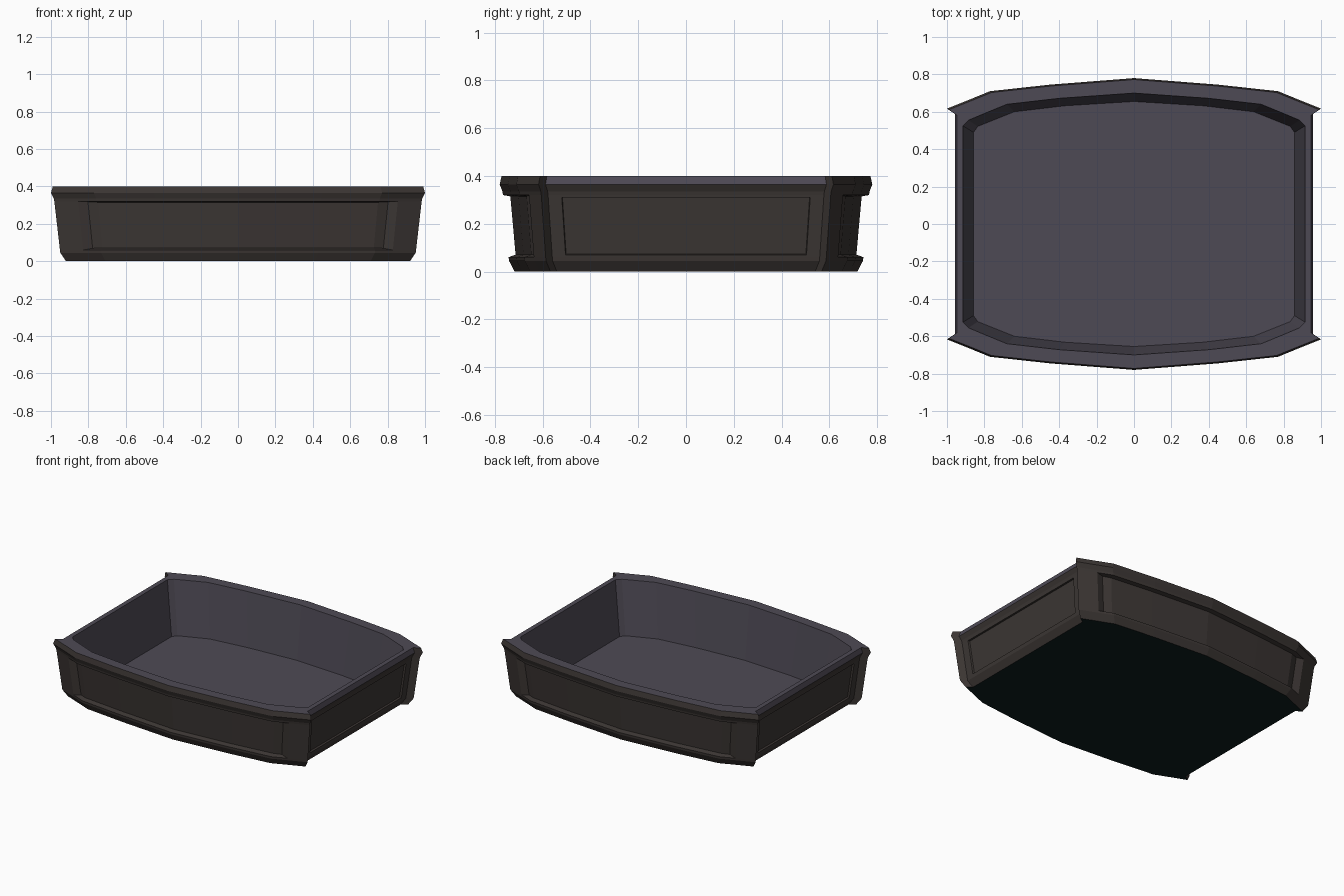
import bpy, bmesh

if "Cube" in bpy.data.objects:
    bpy.data.objects.remove(bpy.data.objects["Cube"])


def material(name, rgb):
    m = bpy.data.materials.new(name)
    m.diffuse_color = (*rgb, 1)
    m.use_nodes = True
    m.node_tree.nodes["Principled BSDF"].inputs["Base Color"].default_value = m.diffuse_color
    return m


BROWN, PURPLE, UNDER = 0, 1, 2
mats = [material("dark brown", (0.045, 0.037, 0.034)),
        material("dull purple", (0.076, 0.068, 0.090)),
        material("dark teal", (0.004, 0.012, 0.012))]

# One quarter of each outline, from the middle of the back to the side
OUTER = [(0, .78), (.45, .745), (.77, .71), (.87, .669), (1, .617), (.957, .588), (.957, .54)]
OPENING = [(0, .70), (.40, .672), (.68, .64), (.79, .595), (.885, .555), (.915, .525), (.915, .48)]
FLOOR = [(0, .655), (.37, .632), (.64, .60), (.74, .56), (.835, .522), (.858, .49), (.858, .45)]


def mirrored(quarter):
    right = quarter + [(x, -y) for x, y in reversed(quarter)]
    return right + [(-x, y) for x, y in reversed(right[1:-1])]


half = list(range(7)) + list(range(6, -1, -1))
kind = half + half[1:-1][::-1]          # quarter index of every column
n = len(kind)

bm = bmesh.new()


def ring(quarter, z, s=1.0):
    return [bm.verts.new((x * s, y * s, z)) for x, y in mirrored(quarter)]


# Outer wall from foot bevel to rim, then over the rim and down to the floor
levels = [(0, .92), (.045, .95), (.06, .952), (.32, .982), (.335, .985), (.365, 1), (.4, .99)]
rings = [ring(OUTER, z, s) for z, s in levels]
rings += [ring(OPENING, .4), ring(FLOOR, .03)]

front_panels, side_panels = [], []
for r in range(len(rings) - 1):
    a, b = rings[r], rings[r + 1]
    for i in range(n):
        j = (i + 1) % n
        f = bm.faces.new((a[i], a[j], b[j], b[i]))
        side = kind[i] >= 5 and kind[j] >= 5
        f.material_index = PURPLE if r >= 6 or (r == 5 and side) else BROWN
        if r == 2:
            if max(kind[i], kind[j]) <= 3:
                front_panels.append(f)
            elif kind[i] == kind[j] == 6:
                side_panels.append(f)
bm.faces.new(rings[0]).material_index = UNDER
bm.faces.new(rings[-1]).material_index = PURPLE
bmesh.ops.recalc_face_normals(bm, faces=bm.faces[:])

# Recessed front and back panels with splayed ends
bmesh.ops.inset_region(bm, faces=front_panels, thickness=.008, depth=-.03)
for v in {v for f in front_panels for v in f.verts}:
    if abs(v.co.x) > .785:
        sx = 1 if v.co.x > 0 else -1
        sy = 1 if v.co.y > 0 else -1
        v.co.x -= sx * .035
        v.co.y += sy * .014

# Shallow side panels
bmesh.ops.inset_region(bm, faces=side_panels, thickness=.014, depth=0)
bmesh.ops.inset_region(bm, faces=side_panels, thickness=.004, depth=-.012)

mesh = bpy.data.meshes.new("tray")
bm.to_mesh(mesh)
bm.free()
for m in mats:
    mesh.materials.append(m)
bpy.context.collection.objects.link(bpy.data.objects.new("tray", mesh))
